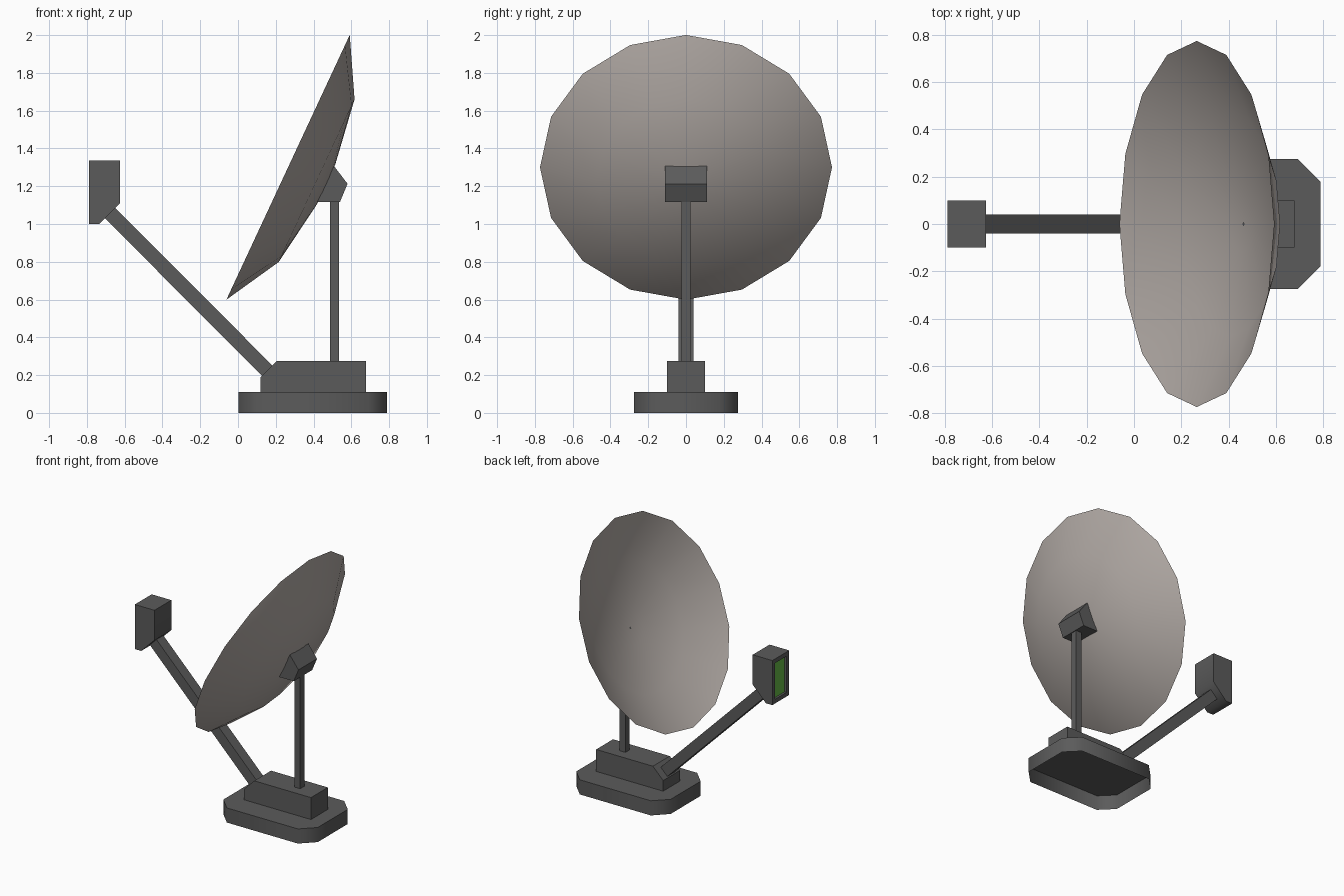
import bpy, bmesh, math
from mathutils import Matrix, Vector

if "Cube" in bpy.data.objects:
    bpy.data.objects.remove(bpy.data.objects["Cube"])


def material(name, rgb):
    m = bpy.data.materials.new(name)
    m.diffuse_color = (*rgb, 1)
    m.use_nodes = True
    m.node_tree.nodes["Principled BSDF"].inputs["Base Color"].default_value = m.diffuse_color
    return m


DARK = material("dark grey metal", (0.105, 0.105, 0.105))
DISH = material("warm grey dish", (0.435, 0.395, 0.37))
GREEN = material("green panel", (0.13, 0.47, 0.06))


def finish(name, bm, mat):
    bmesh.ops.recalc_face_normals(bm, faces=bm.faces)
    me = bpy.data.meshes.new(name)
    bm.to_mesh(me)
    bm.free()
    me.materials.append(mat)
    ob = bpy.data.objects.new(name, me)
    bpy.context.collection.objects.link(ob)
    return ob


def prism(name, start, direction, points, mat):
    """Extrude the closed outline 'points' from 'start' along 'direction'."""
    bm = bmesh.new()
    face = bm.faces.new([bm.verts.new(Vector(p) + Vector(start)) for p in points])
    new = bmesh.ops.extrude_face_region(bm, geom=[face])["geom"]
    bmesh.ops.translate(bm, vec=direction,
                        verts=[v for v in new if isinstance(v, bmesh.types.BMVert)])
    return finish(name, bm, mat)


def side_profile(name, half_width, xz, mat=DARK):
    """Side outline in x/z, extruded symmetrically across y."""
    return prism(name, (0, -half_width, 0), (0, 2 * half_width, 0),
                 [(x, 0, z) for x, z in xz], mat)


def edit(ob, action):
    bm = bmesh.new()
    bm.from_mesh(ob.data)
    bm.normal_update()
    action(bm)
    bm.to_mesh(ob.data)
    bm.free()


def smooth(ob, degrees):
    bpy.ops.object.select_all(action="DESELECT")
    ob.select_set(True)
    bpy.context.view_layer.objects.active = ob
    bpy.ops.object.shade_smooth_by_angle(angle=math.radians(degrees))


# Base slab with cut corners, hollow and open underneath
x0, x1, w, c = 0.003, 0.788, 0.275, 0.097
base = prism("base_slab", (0, 0, 0), (0, 0, 0.11),
             [(x0 + c, -w, 0), (x1 - c, -w, 0), (x1, -w + c, 0), (x1, w - c, 0),
              (x1 - c, w, 0), (x0 + c, w, 0), (x0, w - c, 0), (x0, -w + c, 0)], DARK)


def open_bottom(bm):
    bmesh.ops.delete(bm, geom=[f for f in bm.faces if f.normal.z < -0.9], context="FACES_ONLY")


edit(base, open_bottom)
smooth(base, 50)

# Upper base block, post, arm, receiver and dish bracket
side_profile("base_block", 0.1, [(0.12, 0.11), (0.677, 0.11), (0.677, 0.275),
                                 (0.205, 0.275), (0.12, 0.19)])
side_profile("dish_post", 0.025, [(0.486, 0.27), (0.535, 0.27), (0.535, 1.125), (0.486, 1.125)])
side_profile("receiver_arm", 0.041, [(0.13, 0.193), (0.185, 0.248), (-0.65, 1.086), (-0.705, 1.031)])
box = side_profile("receiver_box", 0.1, [(-0.788, 1.0), (-0.735, 1.0), (-0.625, 1.11),
                                         (-0.625, 1.335), (-0.788, 1.335)])
side_profile("dish_bracket", 0.11, [(0.42, 1.117), (0.54, 1.117), (0.58, 1.213), (0.508, 1.307)])


# Green panel sunk into the outer end of the receiver
def sunk_panel(bm):
    end = next(f for f in bm.faces if f.normal.x < -0.9)
    bmesh.ops.inset_individual(bm, faces=[end], thickness=0.045)
    bmesh.ops.inset_individual(bm, faces=[end], thickness=0.001, depth=-0.015)
    end.material_index = 1


box.data.materials.append(GREEN)
edit(box, sunk_panel)
smooth(box, 50)

# Dish: thin 16-sided bowl, lathed from (radius, depth) rings, back skin then front skin
profile = [(0, 0.226), (0.12, 0.22), (0.475, 0.167), (0.773, 0),
           (0.475, 0.159), (0.12, 0.212), (0, 0.218)]
bm = bmesh.new()
vs = [bm.verts.new((r, 0, -d)) for r, d in profile]
edges = [bm.edges.new(p) for p in zip(vs, vs[1:])]
bmesh.ops.spin(bm, geom=vs + edges, cent=(0, 0, 0), axis=(0, 0, 1),
               angle=2 * math.pi, steps=16, use_merge=True)
bmesh.ops.remove_doubles(bm, verts=bm.verts, dist=0.0005)
dish = finish("dish", bm, DISH)
tilt = math.atan2(1.395, 0.65)
dish.matrix_world = Matrix.Translation((0.265, 0, 1.30)) @ Matrix.Rotation(-tilt, 4, "Y")
smooth(dish, 40)
